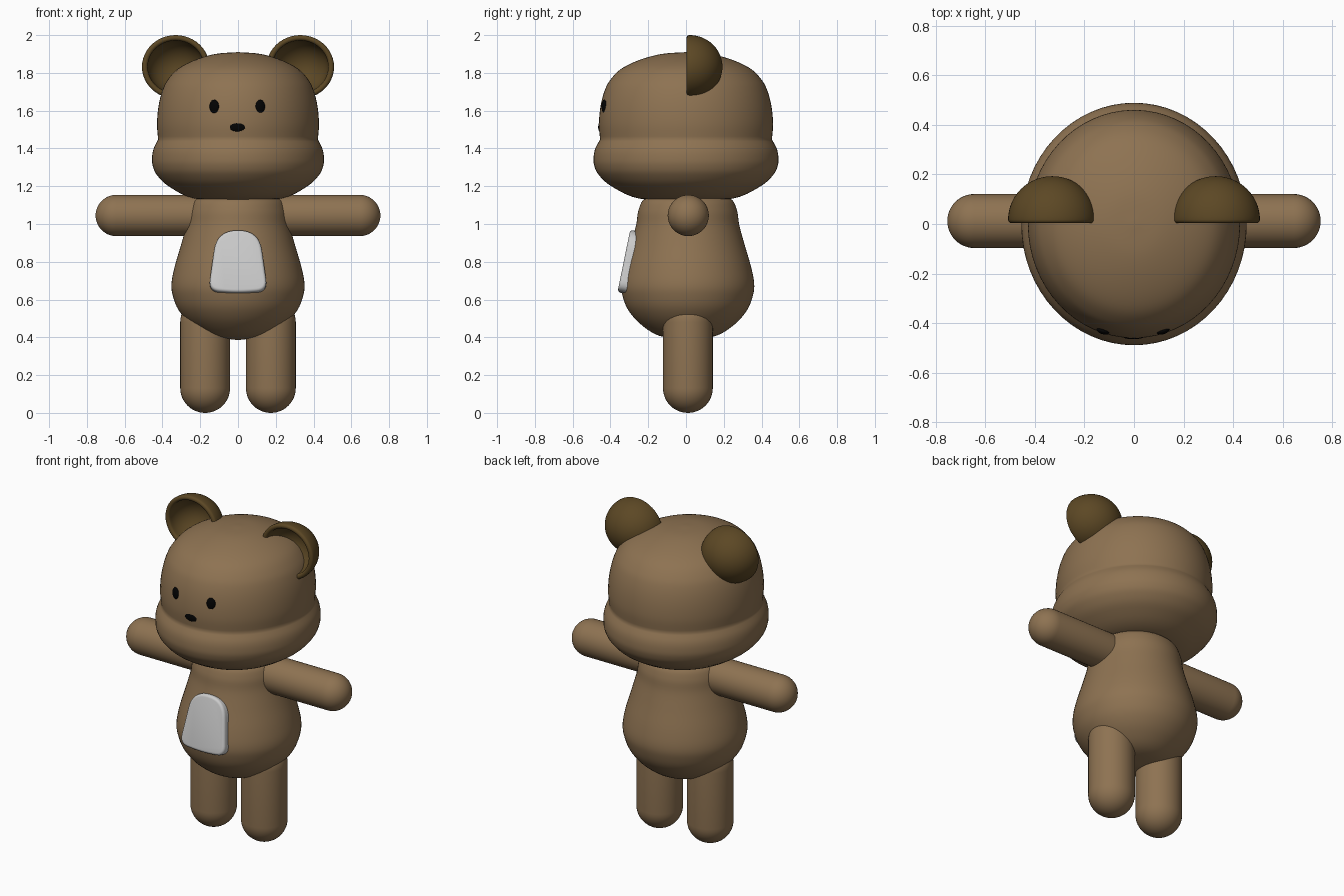
import bpy, bmesh
from math import pi, sin, cos, radians
from mathutils import Vector, Matrix

if "Cube" in bpy.data.objects:
    bpy.data.objects.remove(bpy.data.objects["Cube"])


def material(name, rgb):
    m = bpy.data.materials.new(name)
    m.diffuse_color = (*rgb, 1)
    m.use_nodes = True
    m.node_tree.nodes["Principled BSDF"].inputs["Base Color"].default_value = m.diffuse_color
    return m


FUR = material("fur", (0.27, 0.17, 0.084))
EAR = material("dark_fur", (0.107, 0.064, 0.018))
BLACK = material("black", (0.001, 0.001, 0.001))


def finish(name, bm, mat, matrix=Matrix(), angle=40):
    bmesh.ops.remove_doubles(bm, verts=bm.verts, dist=1e-5)
    bm.transform(matrix)
    bmesh.ops.recalc_face_normals(bm, faces=bm.faces)
    me = bpy.data.meshes.new(name)
    bm.to_mesh(me)
    bm.free()
    ob = bpy.data.objects.new(name, me)
    bpy.context.collection.objects.link(ob)
    if mat:
        me.materials.append(mat)
    bpy.ops.object.select_all(action='DESELECT')
    ob.select_set(True)
    bpy.context.view_layer.objects.active = ob
    bpy.ops.object.shade_smooth_by_angle(angle=radians(angle))
    return ob


def smooth(pts, n=5):
    """Catmull-Rom curve through (radius, height) points."""
    p = [Vector(q) for q in pts]
    p = [2 * p[0] - p[1]] + p + [2 * p[-1] - p[-2]]
    out = []
    for i in range(1, len(p) - 2):
        a, b, c, d = p[i - 1:i + 3]
        for k in range(n):
            t = k / n
            out.append(0.5 * (2 * b + (c - a) * t + (2 * a - 5 * b + 4 * c - d) * t**2
                              + (3 * b - a - 3 * c + d) * t**3))
    return out + [p[-2]]


def lathe(name, profile, mat, matrix=Matrix(), steps=64):
    bm = bmesh.new()
    vs = [bm.verts.new((max(r, 0), 0, z)) for r, z in profile]
    es = [bm.edges.new(e) for e in zip(vs, vs[1:])]
    bmesh.ops.spin(bm, geom=vs + es, cent=(0, 0, 0), axis=(0, 0, 1),
                   angle=2 * pi, steps=steps)
    return finish(name, bm, mat, matrix)


def arc(r, z, a0, a1, n=12):
    a = [radians(a0 + (a1 - a0) * i / n) for i in range(n + 1)]
    return [(r * cos(t), z + r * sin(t)) for t in a]


def ellipsoid(name, loc, size, mat, yaw=0):
    bm = bmesh.new()
    bmesh.ops.create_uvsphere(bm, u_segments=24, v_segments=16, radius=1)
    return finish(name, bm, mat, Matrix.Translation(loc) @ Matrix.Rotation(yaw, 4, 'Z')
                  @ Matrix.Diagonal((*size, 1)))


# Head: jaw and cranium meet in a crease
jaw = smooth([(0, 1.12), (.25, 1.135), (.395, 1.2), (.462, 1.26), (.486, 1.31),
              (.489, 1.355), (.48, 1.4), (.455, 1.447)])
cranium = smooth([(.455, 1.447), (.461, 1.53), (.453, 1.62), (.433, 1.70), (.403, 1.76),
                  (.345, 1.82), (.25, 1.867), (.13, 1.9), (0, 1.91)])
lathe("head", jaw + cranium[1:], FUR, Matrix.Diagonal((.93, 1, 1, 1)))

# Body
lathe("body", smooth([(0, .385), (.15, .408), (.25, .47), (.315, .545), (.345, .62),
                      (.352, .685), (.335, .775), (.3, .895), (.273, .995), (.26, 1.075),
                      (.225, 1.135), (.12, 1.16), (0, 1.165)]), FUR,
      Matrix.Translation((0, .009, 0)))

# Limbs and ears on both sides
for side, s in (("left", 1), ("right", -1)):
    leg = arc(.132, .132, -90, 0) + arc(.132, .48, 0, 90)
    lathe(side + "_leg", leg, FUR, Matrix.Translation((s * .174, .01, 0)), 40)
    arm = arc(.109, .22, -90, 0) + arc(.109, .645, 0, 90)
    lathe(side + "_arm", arm, FUR, Matrix.Translation((0, .012, 1.045))
          @ Matrix.Rotation(s * pi / 2, 4, 'Y'), 40)
    rim = [(.16 + .015 * cos(radians(a)), .015 + .015 * sin(radians(a)))
           for a in range(0, -181, -20)]
    ear = arc(.175, .015, 90, 0, 20)[:-1] + rim + arc(.145, .015, 0, 90, 20)[1:]
    lathe(side + "_ear", ear, EAR, Matrix.Translation((s * .33, .003, 1.832))
          @ Matrix.Diagonal((1.02, 1, .96, 1)) @ Matrix.Rotation(-pi / 2, 4, 'X'), 48)
    ellipsoid(side + "_eye", (s * .122 - .004, -.433, 1.622), (.026, .012, .036),
              BLACK, s * radians(18))

# Nose
ellipsoid("nose", (-.003, -.456, 1.513), (.042, .009, .024), BLACK)

# Belly patch: rounded trapezoid slab leaning with the belly
corners = [(-.157, -.16, .06), (0, -.173, .1), (.157, -.16, .06),
           (.112, .167, .11), (-.112, .167, .11)]
outline = []
for i, (x, y, r) in enumerate(corners):
    c = Vector((x, y))
    a = (Vector(corners[i - 1][:2]) - c).normalized() * r
    b = (Vector(corners[(i + 1) % 5][:2]) - c).normalized() * r
    if r == .1:
        a, b = a * .7, b * .7
    for k in range(9):
        t = k / 8
        outline.append(c + a * (1 - t)**2 + b * t**2)
bm = bmesh.new()
face = bm.faces.new([bm.verts.new((p.x, p.y, 0)) for p in outline])
ext = bmesh.ops.extrude_face_region(bm, geom=[face])
top = [v for v in ext["geom"] if isinstance(v, bmesh.types.BMVert)]
bmesh.ops.translate(bm, verts=top, vec=(0, 0, .065))
rim_edges = [e for e in bm.edges if all(v in top for v in e.verts)]
bmesh.ops.bevel(bm, geom=rim_edges, offset=.016, segments=4, profile=.5, affect='EDGES')
finish("belly_patch", bm, None, Matrix.Translation((0, -.265, .793))
       @ Matrix.Rotation(radians(90 - 11.5), 4, 'X'))
